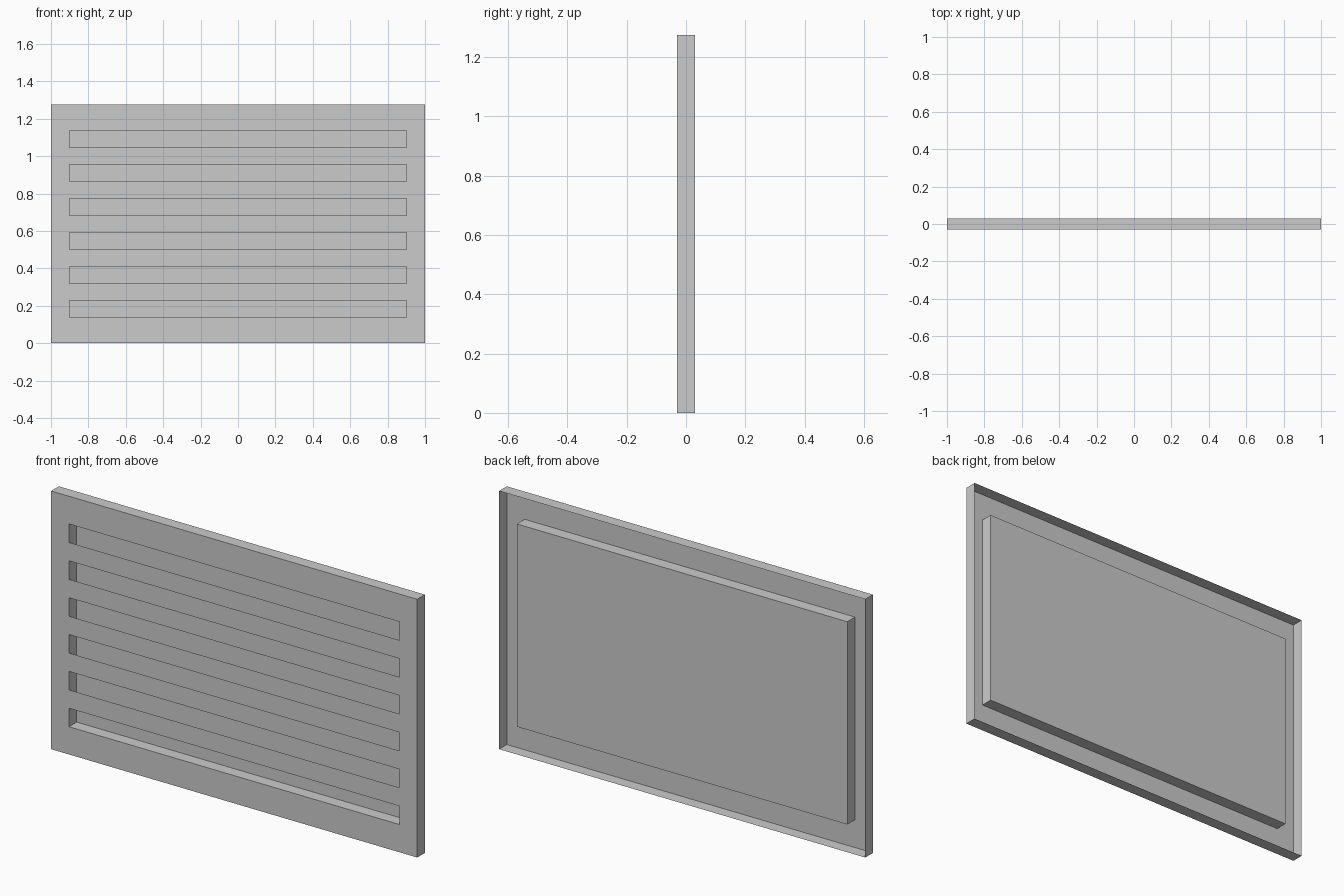
import bpy, bmesh

if "Cube" in bpy.data.objects:
    bpy.data.objects.remove(bpy.data.objects["Cube"])

W, H, D = 1.0, 1.275, 0.03      # half width, height, half depth
IX, Z0, Z1 = 0.902, 0.137, 1.138  # slotted area
SLOTS = 6


def quad(bm, *pts):
    bm.faces.new([bm.verts.new(p) for p in pts])


def walls(bm, x, z0, z1):
    """Four side walls of a rectangle, running from front to back."""
    c = [(-x, z0), (x, z0), (x, z1), (-x, z1)]
    for (xa, za), (xb, zb) in zip(c, c[1:] + c[:1]):
        quad(bm, (xa, -D, za), (xa, D, za), (xb, D, zb), (xb, -D, zb))


def finish(name, bm, flip=False):
    bmesh.ops.remove_doubles(bm, verts=bm.verts, dist=1e-5)
    if flip:
        bmesh.ops.reverse_faces(bm, faces=bm.faces)
    me = bpy.data.meshes.new(name)
    bm.to_mesh(me)
    bm.free()
    ob = bpy.data.objects.new(name, me)
    bpy.context.collection.objects.link(ob)


# Front sheet with slots, plus the open-backed outer rim
bm = bmesh.new()
n = 2 * SLOTS - 1
xs = [-W, -IX, IX, W]
zs = [0] + [Z0 + (Z1 - Z0) * k / n for k in range(n + 1)] + [H]
for i in range(len(xs) - 1):
    for j in range(len(zs) - 1):
        if i == 1 and j % 2 == 1:
            continue  # slot opening
        xa, xb, za, zb = xs[i], xs[i + 1], zs[j], zs[j + 1]
        quad(bm, (xa, -D, za), (xb, -D, za), (xb, -D, zb), (xa, -D, zb))
walls(bm, W, 0, H)
finish("vent_cover", bm)

# Shallow tray behind the slots, open to the front
bm = bmesh.new()
walls(bm, IX, Z0, Z1)
quad(bm, (IX, D, Z0), (-IX, D, Z0), (-IX, D, Z1), (IX, D, Z1))
finish("back_tray", bm, flip=True)
